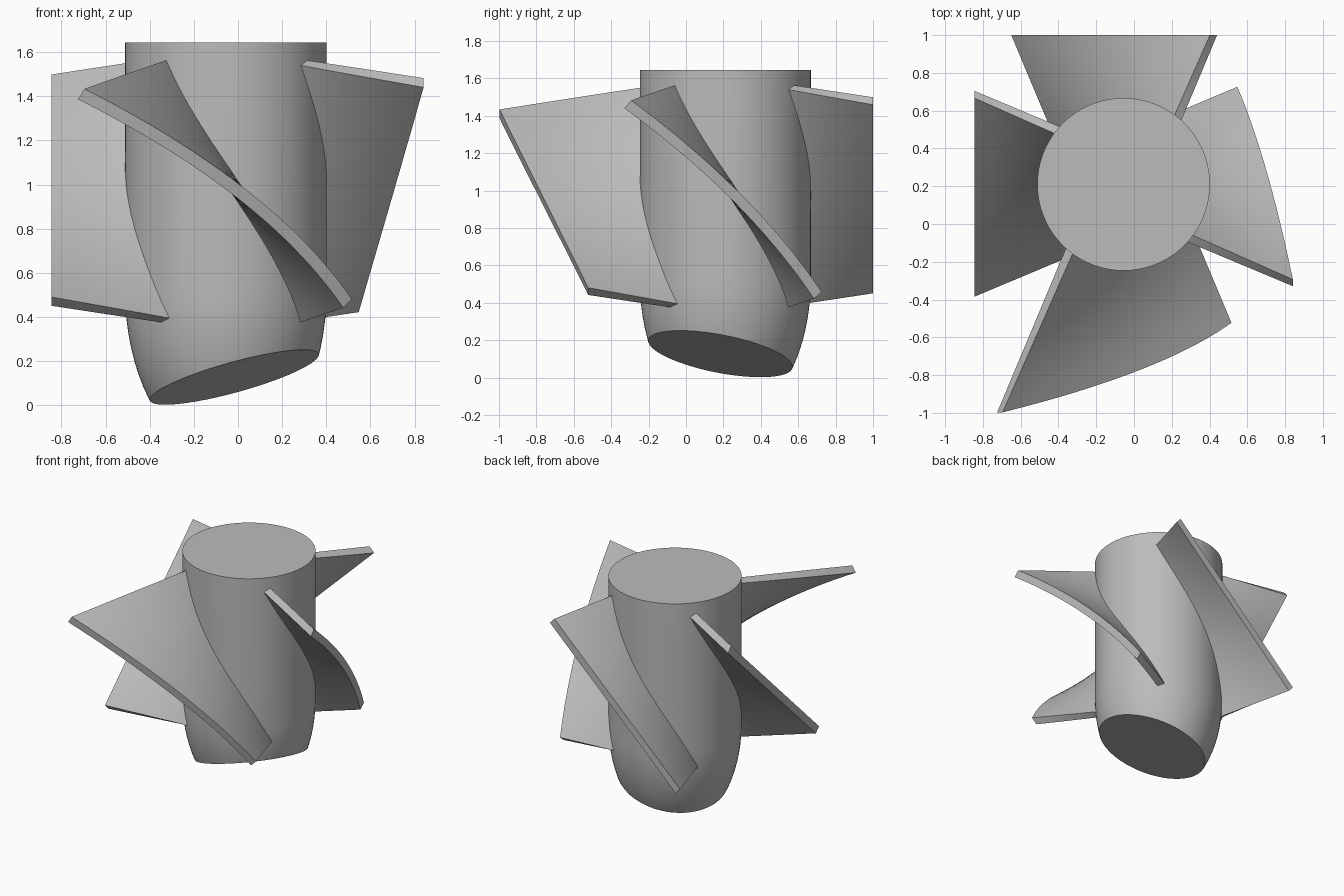
import bpy, bmesh, math
from mathutils import Vector

if "Cube" in bpy.data.objects:
    bpy.data.objects.remove(bpy.data.objects["Cube"])

AXIS = Vector((-0.055, 0.21, 0))
RADIUS, TOP = 0.457, 1.645
DOME_Z, DOME_H = 0.52, 0.76      # where the nose starts and how deep it is
THICK = 0.055

grey = bpy.data.materials.new("plain grey")
grey.diffuse_color = (0.5, 0.5, 0.5, 1)
grey.use_nodes = True
grey.node_tree.nodes["Principled BSDF"].inputs["Base Color"].default_value = (0.5, 0.5, 0.5, 1)


def finish(bm, name):
    bmesh.ops.recalc_face_normals(bm, faces=bm.faces)
    mesh = bpy.data.meshes.new(name)
    bm.to_mesh(mesh)
    bm.free()
    mesh.materials.append(grey)
    obj = bpy.data.objects.new(name, mesh)
    obj.location = AXIS
    bpy.context.collection.objects.link(obj)
    bpy.ops.object.select_all(action='DESELECT')
    obj.select_set(True)
    bpy.context.view_layer.objects.active = obj
    bpy.ops.object.shade_smooth_by_angle(angle=math.radians(35))
    return obj


# Hub: turned cylinder with a rounded nose, cut off by a tilted plane
def make_hub():
    bm = bmesh.new()
    profile = [(0, TOP), (RADIUS, TOP)]
    for i in range(17):
        a = math.radians(80) * i / 16
        profile.append((RADIUS * math.cos(a), DOME_Z - DOME_H * math.sin(a)))
    verts = [bm.verts.new((r, 0, z)) for r, z in profile]
    edges = [bm.edges.new(pair) for pair in zip(verts, verts[1:])]
    bmesh.ops.spin(bm, geom=verts + edges, cent=(0, 0, 0), axis=(0, 0, 1),
                   angle=math.tau, steps=72, use_merge=True)
    bmesh.ops.remove_doubles(bm, verts=bm.verts, dist=1e-4)
    cut = bmesh.ops.bisect_plane(bm, geom=bm.verts[:] + bm.edges[:] + bm.faces[:],
                                 plane_co=(0, 0, 0.112), plane_no=(0.27, -0.185, -1),
                                 clear_outer=True)
    rim = [e for e in cut["geom_cut"] if isinstance(e, bmesh.types.BMEdge)]
    bmesh.ops.contextual_create(bm, geom=rim)
    return finish(bm, "hub")


# Blade: twisted plate; s runs from top (-1) to bottom (1), u is the reach from the axis
def make_blade(name, turn, reach):
    bm = bmesh.new()
    rows, cols = 28, 8
    sides = []
    for side in (-0.5, 0.5):
        grid = []
        for i in range(rows + 1):
            s = -1 + 2 * i / rows
            line = []
            for j in range(cols + 1):
                u = 0.15 + (reach(s) - 0.15) * j / cols
                across = 0.05 + 0.315 * s + 0.43 * s * (u - 0.3)
                height = 0.975 - 0.585 * s + 0.165 * s * (u - 0.3)
                normal = Vector((0.585 - 0.165 * (u - 0.3), 0.315 + 0.43 * (u - 0.3)))
                off = normal.normalized() * THICK * side
                line.append(bm.verts.new((across + off.x, -u, height + off.y)))
            grid.append(line)
        for i in range(rows):
            for j in range(cols):
                bm.faces.new((grid[i][j], grid[i][j + 1], grid[i + 1][j + 1], grid[i + 1][j]))
        sides.append(grid)

    # Close the plate all round its outline
    def outline(g):
        return (g[0][:-1] + [row[-1] for row in g[:-1]]
                + g[-1][:0:-1] + [row[0] for row in g[:0:-1]])
    a, b = outline(sides[0]), outline(sides[1])
    for k in range(len(a)):
        n = (k + 1) % len(a)
        bm.faces.new((a[k], a[n], b[n], b[k]))
    obj = finish(bm, name)
    obj.rotation_euler.z = math.radians(turn)
    return obj


make_hub()
make_blade("front_blade", 0, lambda s: 0.99 - 0.237 * s - 0.02 * s * s)
make_blade("left_blade", 90, lambda s: 0.757 - 0.147 * s - 0.008 * s * s)
make_blade("back_blade", 180, lambda s: 0.79)
make_blade("right_blade", 270, lambda s: 0.79)
